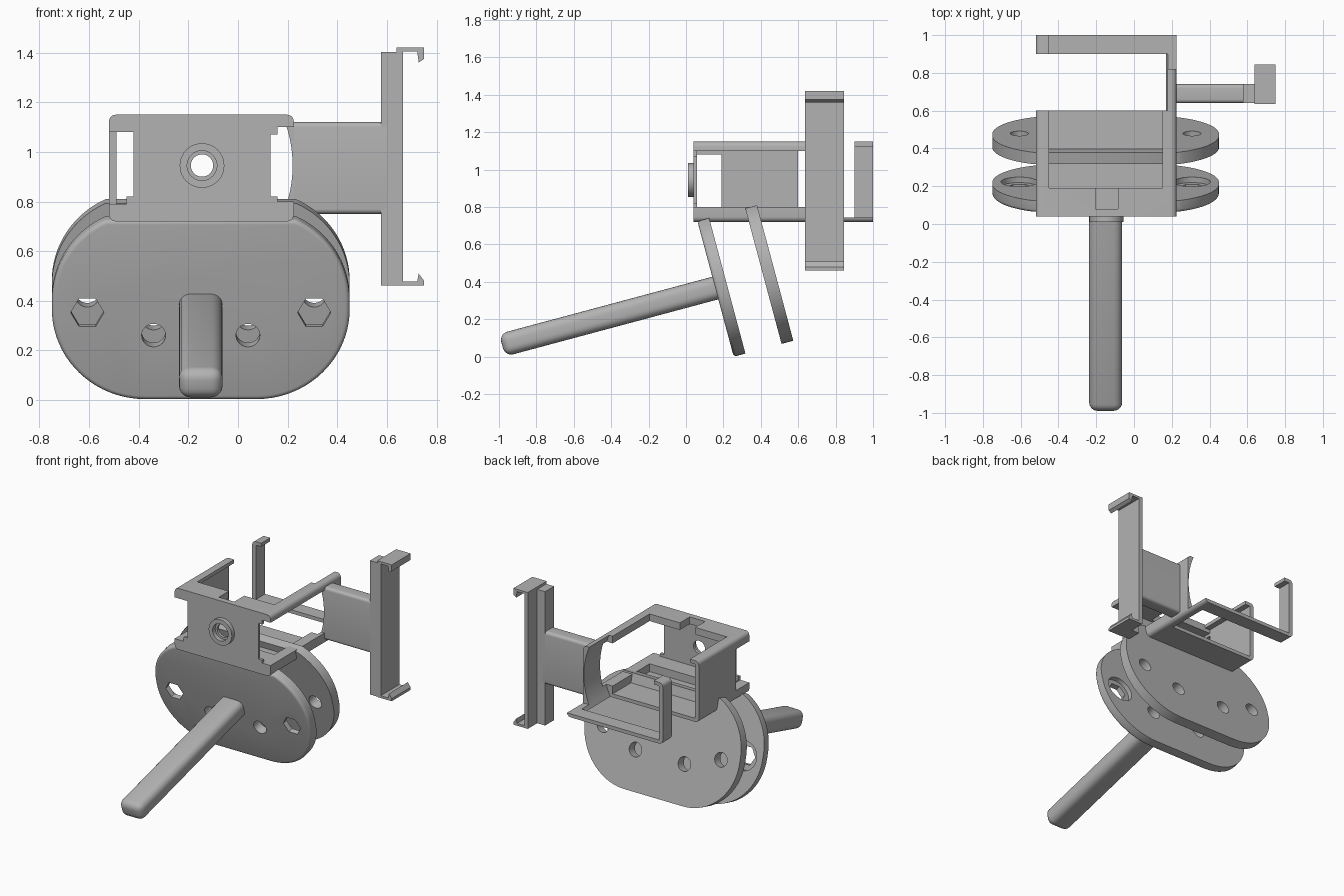
import bpy, bmesh
from math import radians, sin, cos
from mathutils import Matrix, Vector

old = bpy.data.objects.get("Cube")
if old:
    bpy.data.objects.remove(old)

grey = bpy.data.materials.new("plain_grey")
grey.use_nodes = True
colour = (0.45, 0.45, 0.45, 1)
grey.diffuse_color = colour
grey.node_tree.nodes["Principled BSDF"].inputs["Base Color"].default_value = colour

MID = -0.15                                   # centre line of the plates and handle
TILT = Matrix.Translation((MID, 0.255, 0)) @ Matrix.Rotation(radians(105), 4, 'X')
UPRIGHT = Matrix.Rotation(radians(90), 4, 'X')   # local z points to the front


def finish(name, bm, matrix=Matrix()):
    bmesh.ops.recalc_face_normals(bm, faces=bm.faces)
    bm.transform(matrix)
    mesh = bpy.data.meshes.new(name)
    bm.to_mesh(mesh)
    bm.free()
    mesh.materials.append(grey)
    obj = bpy.data.objects.new(name, mesh)
    bpy.context.collection.objects.link(obj)
    return obj


def box(name, x, y, z, bevel=0, along=None, matrix=Matrix()):
    """Box from ranges; bevels all edges, or only those along one axis."""
    bm = bmesh.new()
    bmesh.ops.create_cube(bm, size=1)
    for v in bm.verts:
        v.co = Vector(r[0] if c < 0 else r[1] for c, r in zip(v.co, (x, y, z)))
    if bevel:
        edges = [e for e in bm.edges if along is None
                 or abs((e.verts[0].co - e.verts[1].co).normalized()[along]) > 0.9]
        bmesh.ops.bevel(bm, geom=edges, offset=bevel, segments=5, profile=0.5, affect='EDGES')
    return finish(name, bm, matrix)


def prism(name, points, z0, z1, matrix, bevel=0):
    """Extrude an outline from z0 to z1, optionally rounding the rim at z0."""
    bm = bmesh.new()
    face = bm.faces.new([bm.verts.new((a, b, z0)) for a, b in points])
    new = bmesh.ops.extrude_face_region(bm, geom=[face], use_keep_orig=True)["geom"]
    for v in new:
        if isinstance(v, bmesh.types.BMVert):
            v.co.z = z1
    if bevel:
        rim = [e for e in bm.edges if all(abs(v.co.z - z0) < 1e-5 for v in e.verts)]
        bmesh.ops.recalc_face_normals(bm, faces=bm.faces)
        bmesh.ops.bevel(bm, geom=rim, offset=bevel, segments=4, profile=0.5, affect='EDGES')
    return finish(name, bm, matrix)


def arc(cx, cy, r, start, end, n):
    angles = [radians(start + (end - start) * i / n) for i in range(n + 1)]
    return [(cx + r * cos(a), cy + r * sin(a)) for a in angles]


def disc(cx, cy, r, z0, z1, matrix, sides=40, name="cutter"):
    return prism(name, arc(cx, cy, r, 0, 360, sides)[:-1], z0, z1, matrix)


def cut(obj, *cutters):
    bpy.context.view_layer.objects.active = obj
    for c in cutters:
        mod = obj.modifiers.new("cut", 'BOOLEAN')
        mod.operation, mod.solver, mod.object = 'DIFFERENCE', 'EXACT', c
        bpy.ops.object.modifier_apply(modifier=mod.name)
        bpy.data.objects.remove(c)


def cutbox(x, y, z):
    return box("cutter", x, y, z)


# Tray: a rounded block hollowed out and opened at the back, top and one side
tray = box("tray", (-0.52, 0.225), (0.04, 1.0), (0.72, 1.15), 0.028, 1)
cut(tray,
    cutbox((-0.49, 0.15), (0.06, 0.3), (0.80, 1.10)),          # front cavity
    cutbox((-0.49, 0.15), (0.19, 1.1), (0.745, 1.125)),        # main cavity
    cutbox((-0.45, 0.15), (0.19, 1.1), (1.0, 1.2)),            # open top
    cutbox((-0.205, -0.085), (0.08, 0.25), (1.0, 1.2)),        # lip notch
    cutbox((0.149, 0.3), (0.82, 1.1), (0.745, 1.2)),           # side stops short
    cutbox((0.13, 0.3), (0.06, 0.64), (0.80, 1.10)),           # open side
    cutbox((0.13, 0.3), (0, 0.1), (0.82, 1.07)),               # corner window
    cutbox((0.16, 0.3), (0, 0.1), (0.80, 1.10)),
    cutbox((-0.6, -0.42), (0, 0.19), (0.82, 1.08)),            # other corner window
    cutbox((-0.6, -0.45), (0, 0.19), (0.79, 1.08)),
    disc(-0.30, 0.945, 0.52, -0.9, -0.6, UPRIGHT, 96),         # scooped side web
    disc(-0.145, 0.945, 0.045, -0.1, 0, UPRIGHT))              # front hole

# Collar around the front hole
collar = disc(-0.145, 0.945, 0.09, -0.045, -0.01, UPRIGHT, name="collar")
cut(collar, disc(-0.145, 0.945, 0.06, -0.04, 0, UPRIGHT),
    disc(-0.145, 0.945, 0.045, -0.1, 0, UPRIGHT))

# Two tilted plates with rounded ends and a straight top
half = arc(0.225, 0.375, 0.375, -90, 0, 20) + arc(0.225, 0.41, 0.375, 0, 65, 16)
outline = half + [(-a, b) for a, b in reversed(half)]
BOLT, PIN = (0.457, 0.365), (0.19, 0.27)

front_plate = prism("front_plate", outline, 0, -0.065, TILT, 0.018)
rear_plate = prism("rear_plate", outline, -0.265, -0.33, TILT)
for side in (-1, 1):
    cut(front_plate,
        disc(side * BOLT[0], BOLT[1], 0.067, -0.1, 0.1, TILT, 6),
        disc(side * BOLT[0], BOLT[1], 0.097, -0.1, -0.035, TILT),
        disc(side * PIN[0], PIN[1], 0.048, -0.1, 0.1, TILT))
    for a, b in (BOLT, PIN):
        cut(rear_plate, disc(side * a, b, 0.048, -0.4, -0.2, TILT))

# Handle
box("handle", (-0.0875, 0.0875), (0.3175, 0.4425), (-0.045, 1.18), 0.045, None, TILT)

# Side arm and its clip
box("side_arm", (0.221, 0.60), (0.64, 0.74), (0.75, 1.12), 0.02, 0)
box("clip_spine", (0.577, 0.65), (0.64, 0.74), (0.462, 1.402))
lower = [(0.75, 0.462), (0.75, 0.48), (0.728, 0.51), (0.722, 0.478), (0.665, 0.478)]
upper = [(0.665, 1.404), (0.722, 1.404), (0.728, 1.36), (0.75, 1.375), (0.75, 1.42)]
clip = [(0.638, 0.462)] + lower + upper + [(0.638, 1.42)]
prism("clip", clip, -0.845, -0.635, UPRIGHT)

# Smooth shading with sharp edges kept
bpy.ops.object.select_all(action='DESELECT')
for obj in bpy.context.scene.objects:
    if obj.type == 'MESH':
        obj.select_set(True)
        bpy.context.view_layer.objects.active = obj
bpy.ops.object.shade_smooth_by_angle(angle=radians(30))
